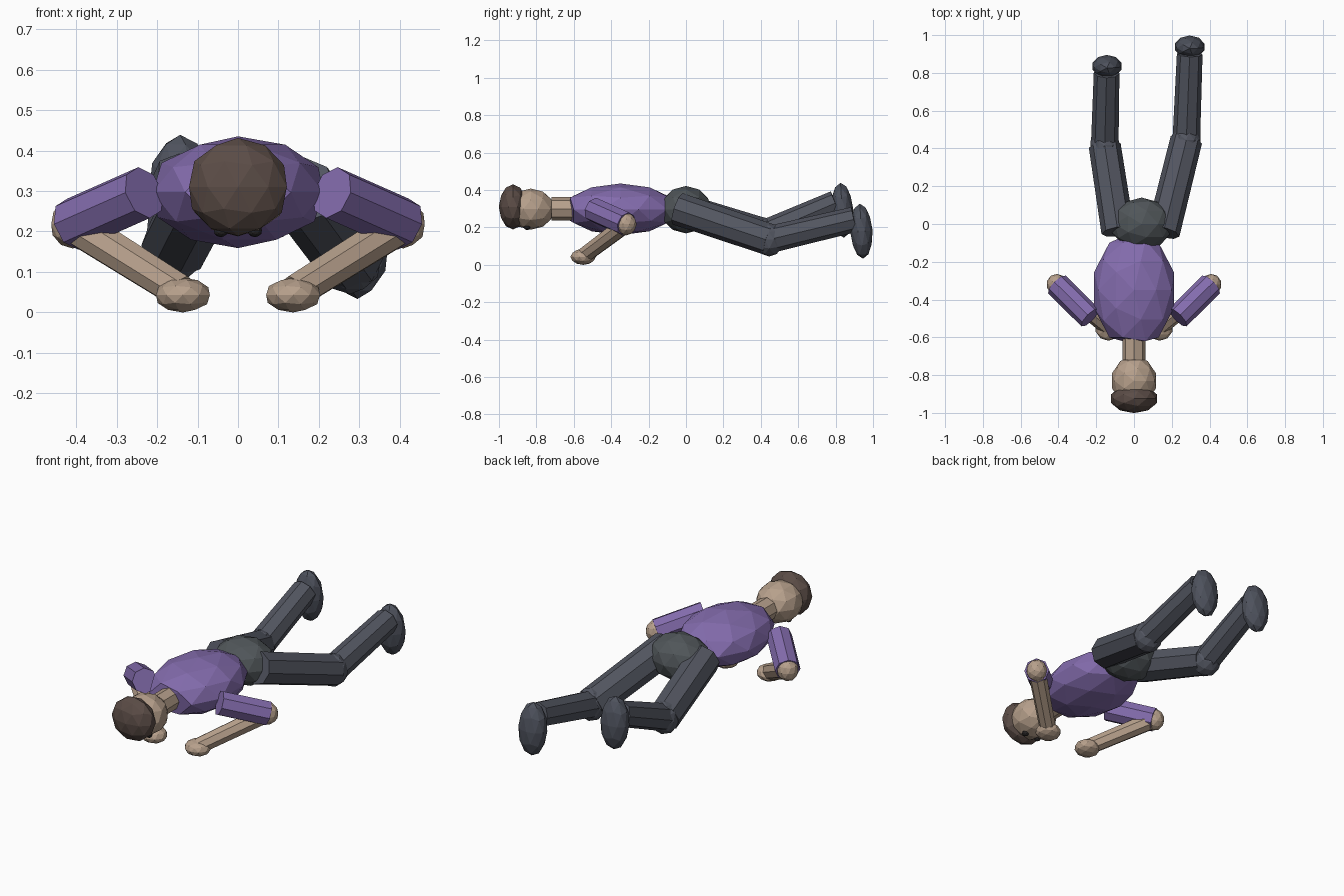
import bpy
from mathutils import Vector

if "Cube" in bpy.data.objects:
    bpy.data.objects.remove(bpy.data.objects["Cube"], do_unlink=True)


def material(name, rgb):
    m = bpy.data.materials.new(name)
    m.use_nodes = True
    m.diffuse_color = (*rgb, 1)
    m.node_tree.nodes["Principled BSDF"].inputs["Base Color"].default_value = (*rgb, 1)
    return m


skin = material("skin", (0.47, 0.35, 0.26))
hair_brown = material("hair brown", (0.105, 0.073, 0.062))
purple = material("shirt purple", (0.23, 0.15, 0.42))
trouser = material("trouser slate", (0.085, 0.092, 0.118))
hip_grey = material("hip grey", (0.08, 0.092, 0.1))
shoe = material("shoe slate", (0.075, 0.083, 0.108))
dark = material("eye dark", (0.02, 0.018, 0.018))


def finish(name, mat):
    ob = bpy.context.object
    ob.name = name
    ob.data.materials.append(mat)
    return ob


def ball(name, centre, radii, mat, tilt=0.0):
    """Faceted ellipsoid."""
    bpy.ops.mesh.primitive_ico_sphere_add(subdivisions=2, radius=1, location=centre,
                                          rotation=(tilt, 0, 0))
    ob = finish(name, mat)
    ob.scale = radii
    return ob


def limb(name, start, end, radius, mat, tip=None):
    """Eight-sided tapered cylinder between two points."""
    a, b = Vector(start), Vector(end)
    bpy.ops.mesh.primitive_cone_add(vertices=8, radius1=radius, radius2=tip or radius,
                                    depth=(b - a).length, location=(a + b) / 2,
                                    rotation=(b - a).to_track_quat('Z', 'Y').to_euler())
    return finish(name, mat)


# Head, hair and neck, face pointing down
ball("head", (0, -0.83, 0.298), (0.122, 0.13, 0.11), skin)
ball("hair", (0, -0.925, 0.31), (0.127, 0.076, 0.121), hair_brown)
limb("neck", (0, -0.72, 0.3), (0, -0.56, 0.3), 0.062, skin)

# Torso with a flattened collar end
torso = ball("torso", (0, -0.35, 0.297), (0.222, 0.31, 0.138), purple)
for v in torso.data.vertices:
    if v.co.y < -0.84:
        v.co.y = -0.87
ball("pelvis", (0.04, 0.0, 0.295), (0.167, 0.14, 0.127), hip_grey)

# Arms, mirrored
for side, s in (("left", 1), ("right", -1)):
    shoulder = (s * 0.232, -0.495, 0.296)
    elbow = (s * 0.408, -0.32, 0.218)
    hand = (s * 0.14, -0.545, 0.05)
    limb(side + "_upper_arm", shoulder, elbow, 0.066, purple)
    ball(side + "_elbow", elbow, (0.056, 0.056, 0.06), skin)
    limb(side + "_forearm", elbow, hand, 0.048, skin, 0.044)
    ball(side + "_hand", (s * 0.136, -0.55, 0.043), (0.07, 0.068, 0.043), skin)
    ball(side + "_eye", (s * 0.042, -0.85, 0.202), (0.018, 0.018, 0.016), dark)

# Legs: hip, knee, ankle and foot centre
legs = {
    "left": ((0.155, -0.045, 0.3), (0.277, 0.445, 0.135), (0.295, 0.9, 0.243), (0.295, 0.938, 0.18)),
    "right": ((-0.085, -0.04, 0.3), (-0.155, 0.415, 0.165), (-0.145, 0.8, 0.33), (-0.143, 0.835, 0.292)),
}
for side, (hip, knee, ankle, foot) in legs.items():
    limb(side + "_thigh", hip, knee, 0.088, trouser, 0.085)
    ball(side + "_knee", knee, (0.08, 0.08, 0.09), trouser)
    limb(side + "_shin", knee, ankle, 0.073, trouser, 0.068)
    ball(side + "_foot", foot, (0.081, 0.06, 0.147), shoe, 0.06)
